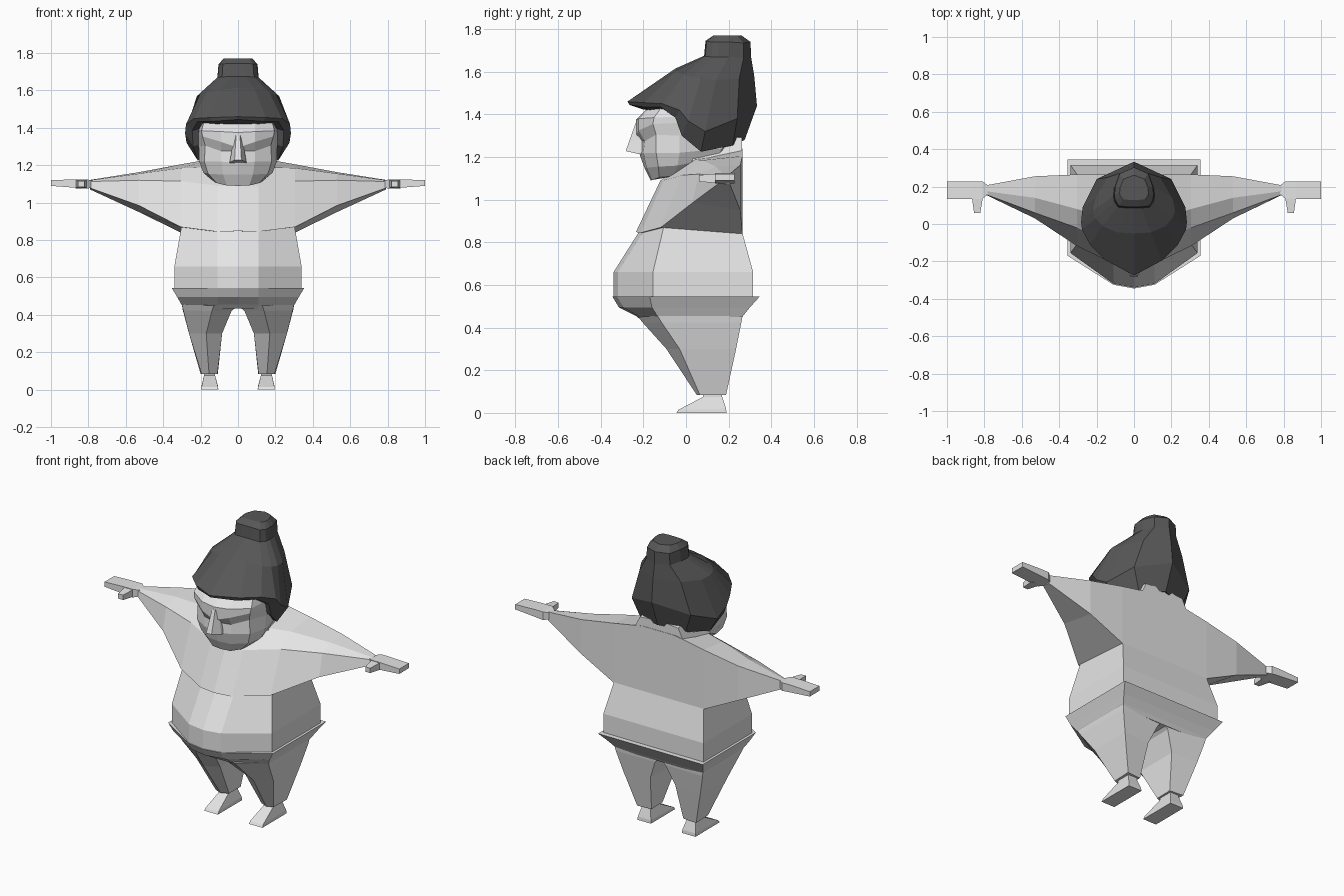
import bpy, bmesh


def material(name, v):
    m = bpy.data.materials.new(name)
    m.diffuse_color = (v, v, v, 1)
    return m


LIGHT = material("light_grey", 0.78)
DARK = material("dark_grey", 0.095)


def loft(name, rings, mat, caps=True):
    """Skin a stack of rings that all have the same number of points."""
    bm = bmesh.new()
    loops = [[bm.verts.new(p) for p in r] for r in rings]
    n = len(loops[0])
    for a, b in zip(loops, loops[1:]):
        for i in range(n):
            j = (i + 1) % n
            bm.faces.new((a[i], a[j], b[j], b[i]))
    if caps:
        bm.faces.new(loops[0])
        bm.faces.new(loops[-1])
    bmesh.ops.recalc_face_normals(bm, faces=bm.faces)
    me = bpy.data.meshes.new(name)
    bm.to_mesh(me)
    bm.free()
    me.materials.append(mat)
    ob = bpy.data.objects.new(name, me)
    bpy.context.collection.objects.link(ob)
    return ob


def sym(half):
    """Complete a half ring (front centre to back centre) across x = 0."""
    return half + [(-x, y, z) for x, y, z in reversed(half) if x > 0]


def flip(rings, s):
    return [[(s * x, y, z) for x, y, z in r] for r in rings]


def waist(z, front, mid, side, corner, back, dz=0):
    return sym([(0, front, z), (0.11, mid, z), (side, corner, z + dz),
                (side, back, z), (0, back, z)])


# Belly
loft("belly", [waist(0.545, -0.34, -0.32, 0.34, -0.155, 0.315),
               waist(0.66, -0.34, -0.32, 0.34, -0.155, 0.315),
               waist(0.85, -0.22, -0.20, 0.303, -0.105, 0.263, 0.02)], LIGHT)

# Trouser top with flared waistband
loft("trouser_top", [waist(0.435, -0.21, -0.205, 0.29, -0.125, 0.255, 0.015),
                     waist(0.455, -0.235, -0.225, 0.302, -0.135, 0.268),
                     waist(0.495, -0.315, -0.295, 0.325, -0.16, 0.30),
                     waist(0.545, -0.345, -0.325, 0.355, -0.17, 0.345)], LIGHT)

# Torso and sleeves: cross-sections along x
# each point is (y, z): back hem, front hem, chest fold, shoulder, back shoulder
sections = [
    (0.0, [(0.265, 0.84), (-0.235, 0.848), (-0.12, 1.09), (0.0, 1.19), (0.265, 1.24)]),
    (0.11, [(0.265, 0.84), (-0.212, 0.845), (-0.105, 1.09), (0.02, 1.19), (0.265, 1.24)]),
    (0.305, [(0.265, 0.84), (-0.118, 0.87), (-0.02, 1.115), (0.08, 1.185), (0.265, 1.205)]),
    (0.53, [(0.255, 0.95), (0.03, 0.985), (0.06, 1.12), (0.14, 1.155), (0.255, 1.163)]),
    (0.79, [(0.207, 1.07), (0.155, 1.078), (0.157, 1.113), (0.175, 1.12), (0.207, 1.122)]),
]
full = [(-x, s) for x, s in reversed(sections[1:])] + sections
loft("torso_and_sleeves", [[(x, y, z) for y, z in s] for x, s in full], LIGHT)

# Neck
loft("neck", [sym([(0, -0.02, 1.12), (0.2, 0.03, 1.12), (0.2, 0.262, 1.15), (0, 0.262, 1.15)]),
              sym([(0, 0.0, 1.32), (0.15, 0.03, 1.32), (0.13, 0.262, 1.29), (0, 0.262, 1.30)])],
     LIGHT)


def slab(x, y0, y1, z0, z1):
    return [(x, y0, z0), (x, y1, z0), (x, y1, z1), (x, y0, z1)]


for side, s in (("right", 1), ("left", -1)):
    # Hand with thumb
    loft(side + "_hand", flip([slab(0.78, 0.16, 0.205, 1.08, 1.118),
                               slab(0.81, 0.135, 0.228, 1.075, 1.125),
                               slab(0.87, 0.135, 0.228, 1.08, 1.125),
                               slab(1.0, 0.135, 0.228, 1.09, 1.12)], s), LIGHT)
    loft(side + "_thumb", flip([
        [(a, 0.15, 1.077), (b, 0.15, 1.077), (b, 0.15, 1.123), (a, 0.15, 1.123)]
        for a, b in [(0.807, 0.868)]] + [
        [(0.822, 0.06, 1.085), (0.855, 0.06, 1.085), (0.855, 0.06, 1.115), (0.822, 0.06, 1.115)]], s), LIGHT)
    # Trouser leg
    loft(side + "_leg", flip([
        [(0.30, 0.265, 0.455), (0.30, -0.133, 0.455), (0.13, -0.225, 0.45), (0.0, -0.20, 0.45), (0.0, 0.25, 0.45)],
        [(0.295, 0.26, 0.425), (0.293, -0.115, 0.425), (0.14, -0.20, 0.42), (0.035, -0.17, 0.42), (0.035, 0.25, 0.42)],
        [(0.262, 0.235, 0.30), (0.262, -0.03, 0.30), (0.17, -0.092, 0.30), (0.085, -0.05, 0.30), (0.085, 0.225, 0.30)],
        [(0.20, 0.188, 0.085), (0.195, 0.065, 0.085), (0.155, 0.05, 0.085), (0.11, 0.07, 0.085), (0.108, 0.18, 0.085)]],
        s), LIGHT)
    # Foot
    loft(side + "_foot", flip([
        [(0.105, -0.045, 0), (0.197, -0.045, 0), (0.197, 0.19, 0), (0.105, 0.19, 0)],
        [(0.107, -0.035, 0.015), (0.195, -0.035, 0.015), (0.195, 0.188, 0.02), (0.107, 0.188, 0.02)],
        [(0.122, 0.08, 0.075), (0.182, 0.08, 0.075), (0.182, 0.17, 0.075), (0.122, 0.17, 0.075)],
        [(0.122, 0.08, 0.095), (0.182, 0.08, 0.095), (0.182, 0.17, 0.095), (0.122, 0.17, 0.095)]],
        s), LIGHT)

# Head: chin, jaw, cheeks, eye recess, brow ridge, forehead
head = [
    [(0, -0.165, 1.09), (0.06, -0.16, 1.092), (0.115, -0.125, 1.105), (0.125, -0.06, 1.11), (0.1, 0.12, 1.17), (0, 0.14, 1.17)],
    [(0, -0.195, 1.15), (0.08, -0.185, 1.15), (0.16, -0.13, 1.155), (0.185, -0.04, 1.16), (0.15, 0.15, 1.2), (0, 0.2, 1.2)],
    [(0, -0.217, 1.21), (0.09, -0.20, 1.22), (0.18, -0.14, 1.22), (0.207, -0.03, 1.22), (0.17, 0.17, 1.24), (0, 0.24, 1.24)],
    [(0, -0.215, 1.275), (0.09, -0.193, 1.275), (0.175, -0.14, 1.305), (0.21, -0.03, 1.30), (0.18, 0.18, 1.30), (0, 0.25, 1.30)],
    [(0, -0.235, 1.295), (0.09, -0.222, 1.325), (0.19, -0.155, 1.355), (0.212, -0.03, 1.36), (0.18, 0.18, 1.36), (0, 0.25, 1.36)],
    [(0, -0.235, 1.375), (0.09, -0.222, 1.38), (0.195, -0.15, 1.385), (0.21, -0.03, 1.39), (0.18, 0.18, 1.39), (0, 0.25, 1.39)],
    [(0, -0.165, 1.445), (0.09, -0.155, 1.445), (0.18, -0.11, 1.44), (0.2, -0.02, 1.44), (0.16, 0.16, 1.44), (0, 0.22, 1.44)],
]
loft("head", [sym(r) for r in head], LIGHT)

# Nose
loft("nose", [
    [(-0.045, -0.19, 1.21), (-0.045, -0.225, 1.215), (-0.018, -0.283, 1.228),
     (0.018, -0.283, 1.228), (0.045, -0.225, 1.215), (0.045, -0.19, 1.21)],
    [(-0.035, -0.19, 1.28), (-0.033, -0.22, 1.28), (-0.016, -0.268, 1.27),
     (0.016, -0.268, 1.27), (0.033, -0.22, 1.28), (0.035, -0.19, 1.28)],
    [(-0.02, -0.19, 1.36), (-0.02, -0.22, 1.36), (-0.01, -0.236, 1.36),
     (0.01, -0.236, 1.36), (0.02, -0.22, 1.36), (0.02, -0.19, 1.36)]], LIGHT)

# Hair: rim, widest line, crown, then the topknot
rim = [(0, -0.265, 1.445), (0.13, -0.20, 1.435), (0.215, -0.12, 1.435), (0.245, -0.05, 1.385),
       (0.24, -0.02, 1.30), (0.215, 0.07, 1.225), (0.15, 0.22, 1.255), (0, 0.275, 1.28)]
wide = [(0, -0.275, 1.46), (0.15, -0.195, 1.455), (0.235, -0.11, 1.45), (0.278, -0.03, 1.42),
        (0.283, 0.01, 1.37), (0.275, 0.09, 1.32), (0.2, 0.24, 1.38), (0, 0.333, 1.44)]
crown = [(0, -0.05, 1.615), (0.09, -0.045, 1.605), (0.17, -0.01, 1.585), (0.205, 0.03, 1.575),
         (0.22, 0.07, 1.57), (0.205, 0.14, 1.56), (0.14, 0.25, 1.57), (0, 0.32, 1.58)]
knot = [(0, 0.085, 1.675), (0.04, 0.085, 1.675), (0.085, 0.09, 1.672), (0.105, 0.12, 1.67),
        (0.11, 0.15, 1.67), (0.105, 0.2, 1.67), (0.08, 0.27, 1.665), (0, 0.305, 1.67)]
inner = [(x * 0.75, y * 0.78, z - 0.02 if y < -0.1 else z + 0.02) for x, y, z in rim]
knot_top = [(x * 0.95, 0.01 + y * 0.96, z + 0.07) for x, y, z in knot]
knot_cap = [(x * 0.7, 0.195 + (y - 0.195) * 0.6, 1.77) for x, y, z in knot]
loft("hair", [sym(r) for r in (inner, rim, wide, crown, knot, knot_top, knot_cap)], DARK)
